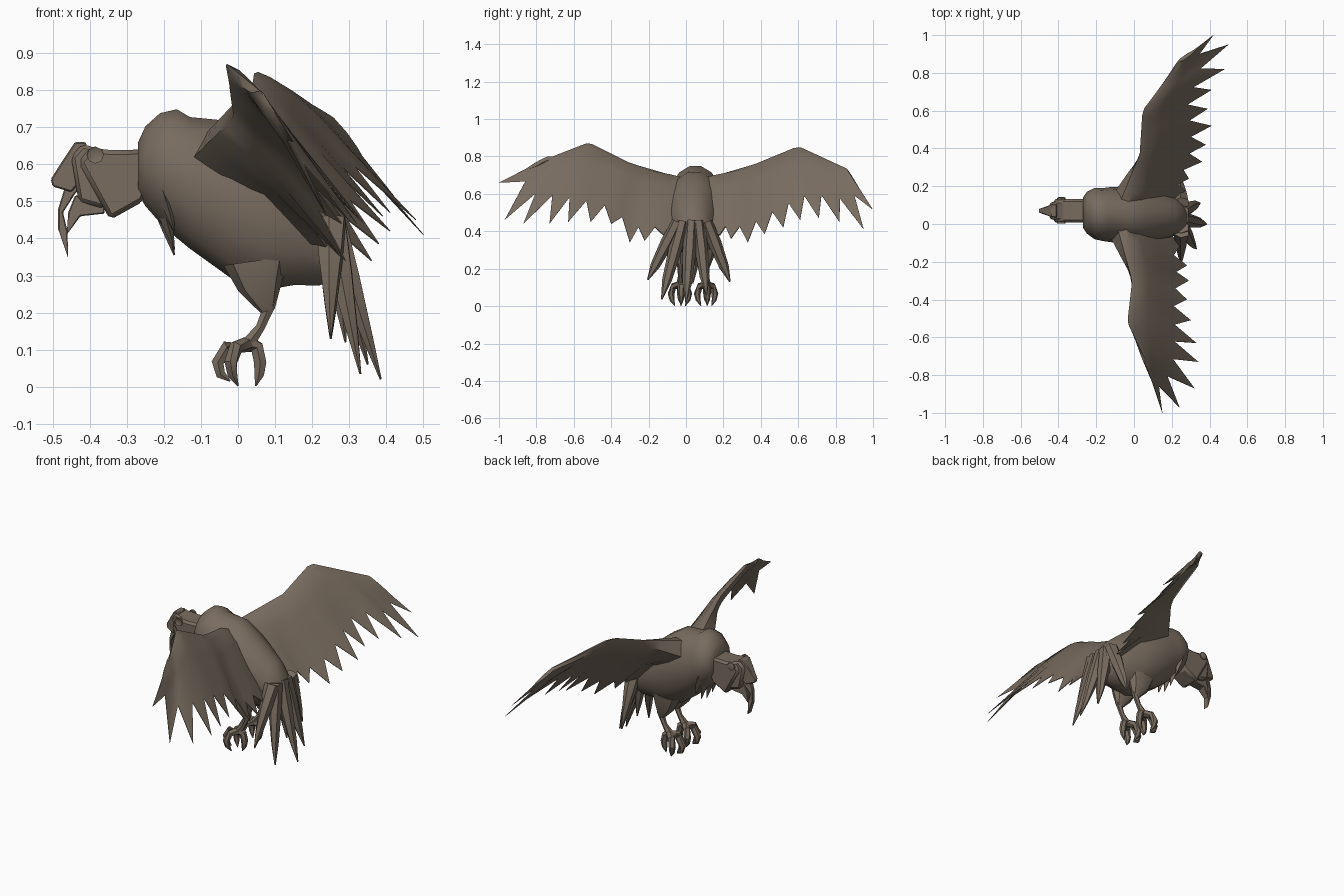
import bpy, bmesh, math
from mathutils import Vector as V

if "Cube" in bpy.data.objects:
    bpy.data.objects.remove(bpy.data.objects["Cube"])

brown = bpy.data.materials.new("feather brown")
brown.diffuse_color = (0.19, 0.15, 0.115, 1)
brown.use_nodes = True
brown.node_tree.nodes["Principled BSDF"].inputs["Base Color"].default_value = brown.diffuse_color


def finish(name, bm, angle=40):
    bmesh.ops.remove_doubles(bm, verts=bm.verts, dist=0.0002)
    bmesh.ops.recalc_face_normals(bm, faces=bm.faces)
    me = bpy.data.meshes.new(name)
    bm.to_mesh(me)
    bm.free()
    me.materials.append(brown)
    ob = bpy.data.objects.new(name, me)
    bpy.context.collection.objects.link(ob)
    bpy.ops.object.select_all(action='DESELECT')
    ob.select_set(True)
    bpy.context.view_layer.objects.active = ob
    bpy.ops.object.shade_smooth_by_angle(angle=math.radians(angle))
    return ob


def loft(name, stations, sides=6, upright=False, angle=40):
    """Tube through (point, half width, half height) stations."""
    bm = bmesh.new()
    pts = [V(s[0]) for s in stations]
    rings = []
    for i, (p, a, b) in enumerate(stations):
        d = (pts[min(i + 1, len(pts) - 1)] - pts[max(i - 1, 0)]).normalized()
        if upright:
            side, up = V((0, 1, 0)), V((0, 0, 1))
        else:
            side = d.cross(V((1, 0, 0.3))).normalized()
            up = side.cross(d)
        rings.append([bm.verts.new(pts[i] + side * a * math.cos(t) + up * b * math.sin(t))
                      for t in (2 * math.pi * k / sides for k in range(sides))])
    for r, s in zip(rings, rings[1:]):
        for k in range(sides):
            m = (k + 1) % sides
            bm.faces.new((r[k], r[m], s[m], s[k]))
    bm.faces.new(rings[0])
    bm.faces.new(rings[-1])
    return finish(name, bm, angle)


def slab(name, profile, y, half, bevel=0.0):
    """Side profile (x, z) extruded across y, narrowing towards the beak tip."""
    bm = bmesh.new()
    a, b = [[bm.verts.new((x, y + s * half * max(0.25, min(1, (x + 0.53) / 0.1)), z))
             for x, z in profile] for s in (-1, 1)]
    bm.faces.new(a)
    bm.faces.new(b)
    for k in range(len(a)):
        m = (k + 1) % len(a)
        bm.faces.new((a[k], a[m], b[m], b[k]))
    ob = finish(name, bm, 30)
    if bevel:
        mod = ob.modifiers.new("soft edges", 'BEVEL')
        mod.width = bevel
        mod.segments = 1
    return ob


# Body, with a raised collar at the neck end
loft("body", [((-0.27, 0.06, 0.59), 0.08, 0.07),
              ((-0.25, 0.06, 0.595), 0.11, 0.11),
              ((-0.21, 0.055, 0.59), 0.135, 0.152),
              ((-0.165, 0.05, 0.575), 0.14, 0.178),
              ((-0.13, 0.05, 0.55), 0.145, 0.182),
              ((-0.02, 0.045, 0.505), 0.155, 0.217),
              ((0.07, 0.04, 0.46), 0.145, 0.205),
              ((0.15, 0.04, 0.435), 0.125, 0.165),
              ((0.22, 0.04, 0.405), 0.10, 0.135),
              ((0.28, 0.035, 0.38), 0.07, 0.08)], 14, True, 60)

# Pointed chest feathers under the collar
for k, (dy, low) in enumerate([(-0.10, 0.42), (-0.05, 0.37), (0, 0.355), (0.05, 0.37), (0.10, 0.42)]):
    loft(f"chest_feather_{k}", [((-0.21, 0.055 + dy * 0.9, low + 0.13), 0.035, 0.02),
                                ((-0.19, 0.055 + dy, low + 0.07), 0.028, 0.015),
                                ((-0.172, 0.055 + dy, low), 0.002, 0.002)], 4)


# Wings: leading edge polyline, then feathers as (place on leading edge, tip)
def wing(name, lead, feathers):
    lead = [V(p) for p in lead]

    def edge(t):
        i = min(int(t), len(lead) - 2)
        return lead[i].lerp(lead[i + 1], t - i)

    fs = [(f[0], V(f[1:])) for f in feathers]
    n = len(fs)
    first = fs[0][1] + (lead[0] - lead[1]) * 0.25
    st = [(0.0, first, 0.9)]
    for i, (t, tip) in enumerate(fs):
        st.append((t, tip, 1.0))
        if i < n - 1:
            t2, tip2 = fs[i + 1]
            st.append(((t + t2) / 2, (tip + tip2) / 2, 0.84 - 0.30 * i / (n - 1)))
    st.append((len(lead) - 1.0, fs[-1][1], 0.56))
    bm = bmesh.new()
    tops, lows = [], []
    for i, (t, end, reach) in enumerate(st):
        root = edge(t)
        chord = end - root
        span = edge(min(t + 0.4, len(lead) - 1)) - edge(max(t - 0.4, 0))
        nor = span.cross(chord).normalized()
        if nor.x < 0:
            nor = -nor
        k = 1 - 0.6 * i / (len(st) - 1)
        fillet = max(0, 1 - t / 0.8)      # thick where it joins the body
        row = 0.52 - 0.1 * i / (len(st) - 1)
        top, low = [], []
        for c, u, w in [(0, 0, 0), (0.06, 0.024, -0.03), (0.25, 0.03, -0.026),
                        (row, 0.02, -0.008), (reach, 0.002, -0.002)]:
            p = root + chord * c
            top.append(bm.verts.new(p + nor * u * (k + 0.5 * fillet)))
            low.append(bm.verts.new(p + nor * w * (k + 2.2 * fillet)) if c else top[0])
        tops.append(top)
        lows.append(low)
    for rows in (tops, lows):
        for r, s in zip(rows, rows[1:]):
            for j in range(4):
                bm.faces.new((r[j], s[j], s[j + 1], r[j + 1]))
    for a, b in zip(zip(tops, lows), zip(tops[1:], lows[1:])):
        bm.faces.new((a[0][4], b[0][4], b[1][4], a[1][4]))
    for i in (0, -1):
        bm.faces.new(tops[i] + lows[i][:0:-1])
    return finish(name, bm, 45)


wing("left_wing",
     [(-0.08, 0.10, 0.68), (0.03, 0.37, 0.76), (0.045, 0.60, 0.855), (0.24, 0.86, 0.735)],
     [(0.3, 0.27, 0.18, 0.38), (0.6, 0.29, 0.24, 0.36), (0.85, 0.36, 0.33, 0.34),
      (1.15, 0.38, 0.42, 0.385), (1.45, 0.41, 0.52, 0.42), (1.75, 0.39, 0.61, 0.46),
      (2.05, 0.41, 0.71, 0.47), (2.35, 0.48, 0.82, 0.45), (2.65, 0.50, 0.95, 0.41),
      (2.9, 0.42, 1.0, 0.515)])
wing("right_wing",
     [(-0.09, -0.01, 0.68), (-0.01, -0.30, 0.765), (-0.035, -0.52, 0.875), (0.07, -0.74, 0.79)],
     [(0.3, 0.24, -0.12, 0.38), (0.6, 0.28, -0.22, 0.35), (0.9, 0.29, -0.30, 0.34),
      (1.2, 0.28, -0.40, 0.44), (1.5, 0.30, -0.51, 0.45), (1.8, 0.33, -0.63, 0.45),
      (2.05, 0.34, -0.73, 0.44), (2.35, 0.32, -0.87, 0.44), (2.65, 0.24, -0.97, 0.46),
      (2.9, 0.15, -1.0, 0.66)])

# Tail feathers fan out and down from the rump
for k, (x, y, z) in enumerate([(0.25, -0.205, 0.14), (0.33, -0.13, 0.035), (0.385, 0.0, 0.02),
                               (0.35, 0.11, 0.06), (0.25, 0.235, 0.13), (0.29, 0.035, 0.12)]):
    tip = V((x, y, z))
    base = V((0.25, 0.035 + (y - 0.02) * 0.35, 0.45))
    loft(f"tail_feather_{k}", [(base, 0.032, 0.045), (base.lerp(tip, 0.35), 0.036, 0.034),
                               (base.lerp(tip, 0.75), 0.026, 0.016), (tip, 0.004, 0.003)], 6)

# Neck, head and hooked beak
HY = 0.07
slab("neck", [(-0.43, 0.605), (-0.345, 0.45), (-0.255, 0.50), (-0.23, 0.57), (-0.25, 0.64),
              (-0.34, 0.638), (-0.40, 0.645)], HY, 0.062, 0.012)
slab("head", [(-0.45, 0.62), (-0.42, 0.655), (-0.37, 0.64), (-0.33, 0.60), (-0.36, 0.48),
              (-0.43, 0.50)], HY, 0.05, 0.01)
slab("beak_crest", [(-0.44, 0.66), (-0.47, 0.615), (-0.505, 0.56), (-0.50, 0.54), (-0.45, 0.525),
                    (-0.40, 0.58), (-0.41, 0.66)], HY, 0.036, 0.004)
slab("upper_beak", [(-0.46, 0.56), (-0.485, 0.48), (-0.485, 0.425), (-0.458, 0.347),
                    (-0.46, 0.42), (-0.472, 0.47), (-0.44, 0.52), (-0.40, 0.56)], HY, 0.028, 0.003)
slab("lower_beak", [(-0.44, 0.515), (-0.458, 0.47), (-0.462, 0.41), (-0.425, 0.46), (-0.36, 0.467),
                    (-0.36, 0.53)], HY, 0.026, 0.003)

# Eyes: raised octagons with an inset pupil
for side in (-1, 1):
    bm = bmesh.new()
    y = HY + side * 0.058
    ring = [bm.verts.new((-0.385 + 0.023 * math.cos(k * math.pi / 4), y,
                          0.625 + 0.023 * math.sin(k * math.pi / 4))) for k in range(8)]
    face = bm.faces.new(ring)
    out = bmesh.ops.extrude_face_region(bm, geom=[face])
    bmesh.ops.translate(bm, vec=(0, side * 0.01, 0),
                        verts=[g for g in out["geom"] if isinstance(g, bmesh.types.BMVert)])
    cap = [g for g in out["geom"] if isinstance(g, bmesh.types.BMFace)]
    bmesh.ops.inset_region(bm, faces=cap, thickness=0.008, depth=-0.004)
    finish("left_eye" if side > 0 else "right_eye", bm, 30)

# Legs: thigh, shank and four clawed toes each
for name, y in (("right", -0.03), ("left", 0.11)):
    loft(f"{name}_thigh", [((0.05, y, 0.34), 0.05, 0.09), ((0.06, y, 0.27), 0.042, 0.06),
                           ((0.08, y, 0.205), 0.016, 0.02)], 8)
    loft(f"{name}_shank", [((0.09, y, 0.23), 0.018, 0.018), ((0.06, y, 0.16), 0.013, 0.014),
                           ((0.03, y, 0.12), 0.022, 0.02)], 6)
    for k, (dx, dy) in enumerate([(-0.085, 0.0), (-0.05, -0.05), (-0.05, 0.045), (0.03, 0.005)]):
        hub = V((0.03, y, 0.115))
        out = V((dx, dy, 0))
        tip = 0.002 if k else 0.015
        loft(f"{name}_toe_{k}", [(hub, 0.022, 0.022),
                                 (hub + out * 0.7 + V((0, 0, -0.008)), 0.019, 0.02),
                                 (hub + out + V((0, 0, -0.05)), 0.018, 0.019),
                                 (hub + out * 0.9 + V((0, 0, -0.082)), 0.013, 0.015),
                                 ((0.03 + dx * 0.6, y + dy * 0.6, tip), 0.002, 0.002)], 6)
